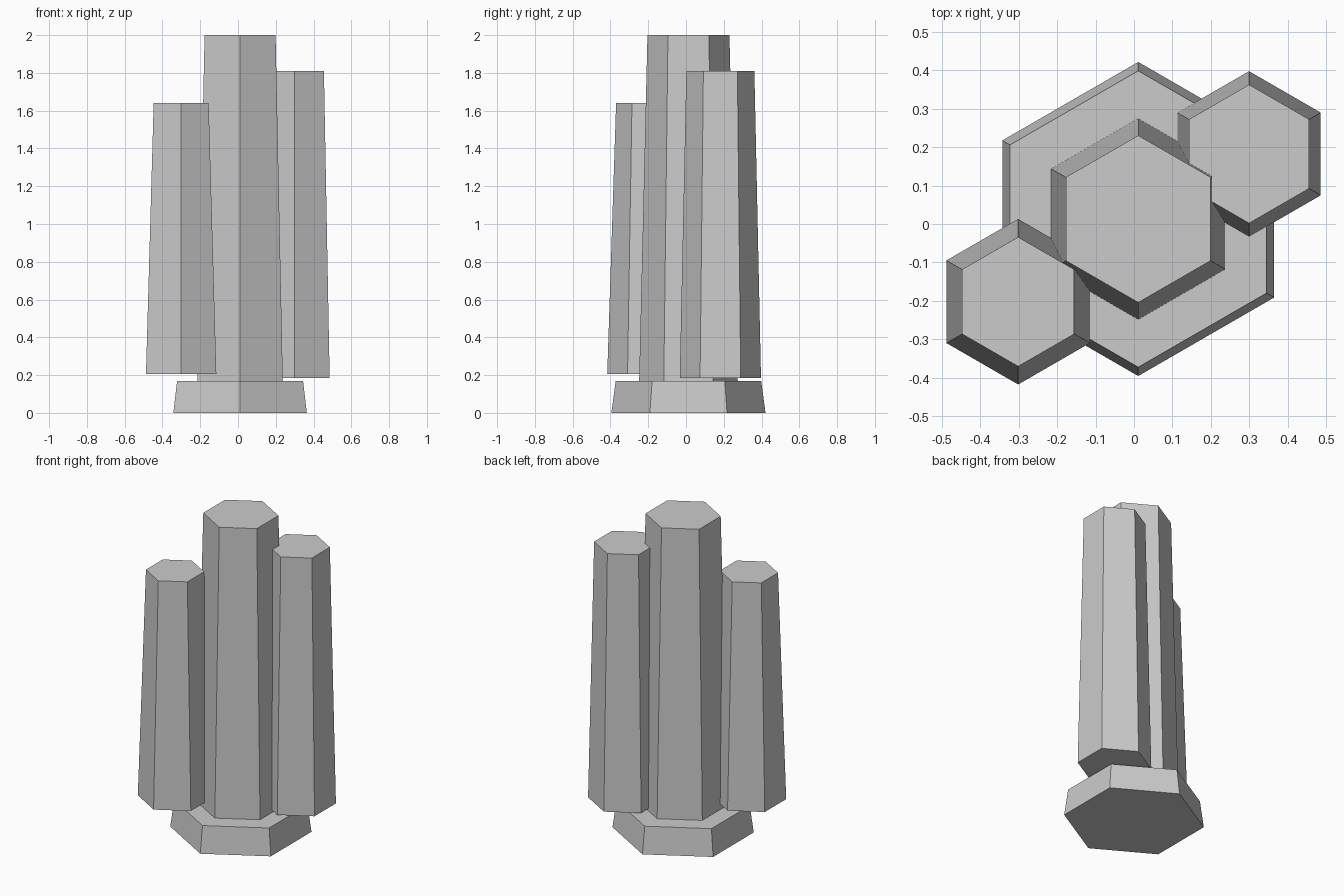
import bpy, bmesh
from math import sin, cos, pi

if "Cube" in bpy.data.objects:
    bpy.data.objects.remove(bpy.data.objects["Cube"])


def hex_frustum(name, x, y, z0, z1, r0, r1):
    """Tapered six-sided prism with corners pointing along +y and -y."""
    bm = bmesh.new()
    rings = []
    for z, r in ((z0, r0), (z1, r1)):
        rings.append([bm.verts.new((x + r * cos(pi / 2 + i * pi / 3),
                                    y + r * sin(pi / 2 + i * pi / 3), z))
                      for i in range(6)])
    low, high = rings
    bm.faces.new(low[::-1])
    bm.faces.new(high)
    for i in range(6):
        j = (i + 1) % 6
        bm.faces.new((low[i], low[j], high[j], high[i]))
    mesh = bpy.data.meshes.new(name)
    bm.to_mesh(mesh)
    bm.free()
    obj = bpy.data.objects.new(name, mesh)
    bpy.context.collection.objects.link(obj)
    return obj


# Foot slab
hex_frustum("base", 0.011, 0.013, 0.0, 0.17, 0.408, 0.385)
# Tall middle column standing on the slab
hex_frustum("centre_column", 0.011, 0.013, 0.17, 2.0, 0.261, 0.217)
# Shorter columns overhanging the slab on opposite corners
hex_frustum("left_column", -0.301, -0.202, 0.205, 1.64, 0.215, 0.168)
hex_frustum("right_column", 0.299, 0.182, 0.185, 1.81, 0.215, 0.18)
